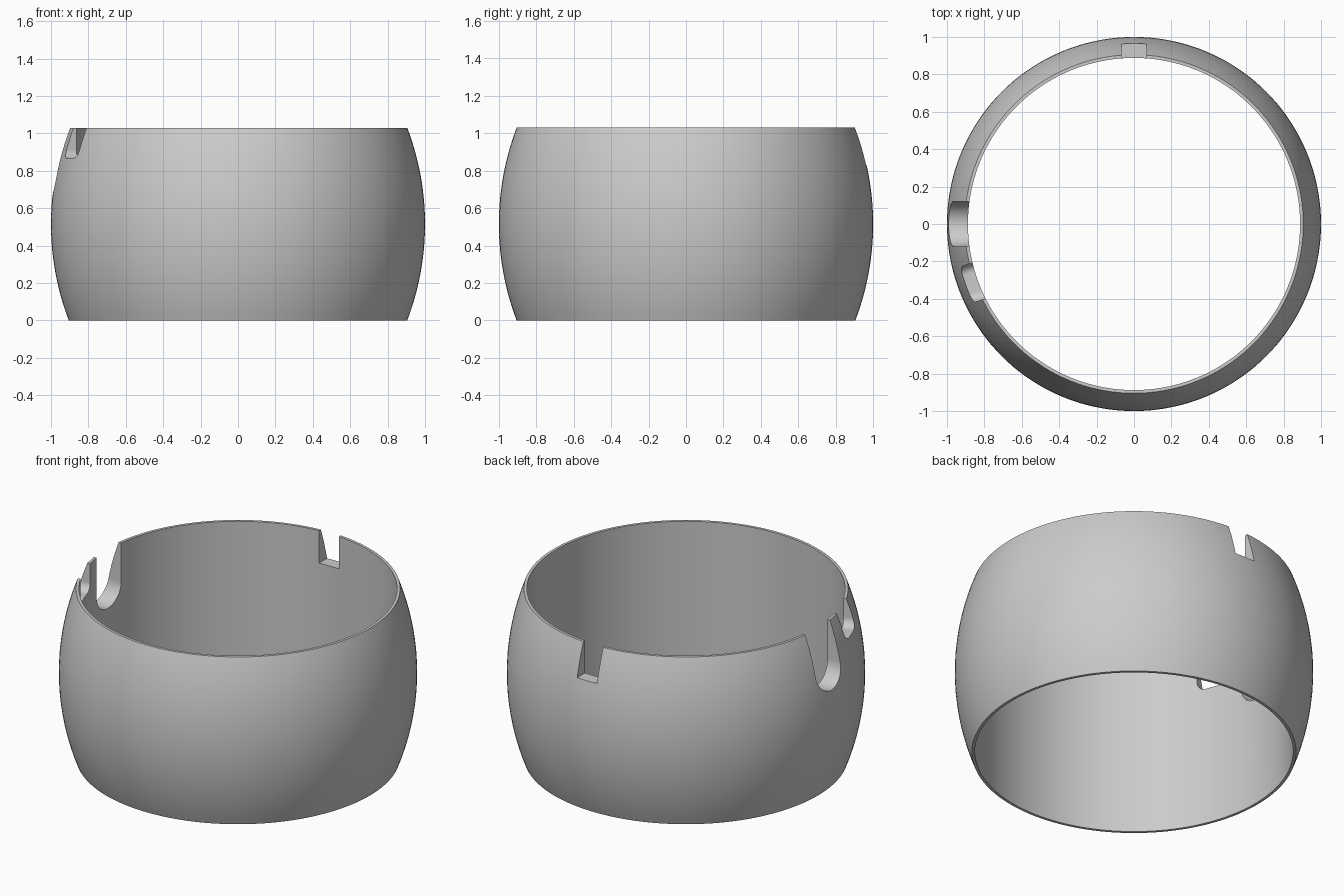
import bpy, bmesh
from math import sin, cos, pi, radians, sqrt
from mathutils import Matrix, Vector

HEIGHT = 1.03
INNER = 0.888
BULGE = 1.443      # radius of the outer wall's vertical arc

cube = bpy.data.objects.get("Cube")
if cube:
    bpy.data.objects.remove(cube, do_unlink=True)

grey = bpy.data.materials.new("plain grey")
grey.use_nodes = True
colour = (0.6, 0.6, 0.6, 1)
grey.diffuse_color = colour
grey.node_tree.nodes["Principled BSDF"].inputs["Base Color"].default_value = colour


def make_object(name, bm):
    bmesh.ops.recalc_face_normals(bm, faces=bm.faces)
    mesh = bpy.data.meshes.new(name)
    bm.to_mesh(mesh)
    bm.free()
    mesh.materials.append(grey)
    obj = bpy.data.objects.new(name, mesh)
    bpy.context.collection.objects.link(obj)
    return obj


def lathe(name, profile, segments):
    """Revolve a closed (radius, height) profile around z."""
    bm = bmesh.new()
    rings = []
    for i in range(segments):
        a = 2 * pi * i / segments
        rings.append([bm.verts.new((r * cos(a), r * sin(a), z)) for r, z in profile])
    for i, ring in enumerate(rings):
        after = rings[(i + 1) % segments]
        for j in range(len(profile)):
            k = (j + 1) % len(profile)
            bm.faces.new((ring[j], after[j], after[k], ring[k]))
    return make_object(name, bm)


def notch_cutter(name, angle, width, floor, radius):
    """Upright slot with rounded lower corners, pointing outward at an angle."""
    half, top = width / 2, HEIGHT + 0.2
    outline = [(half, top), (-half, top)]
    if radius:
        steps = 12
        for side, start in ((-1, pi), (1, 1.5 * pi)):
            for i in range(steps + 1):
                a = start + i * pi / 2 / steps
                point = (side * (half - radius) + radius * cos(a),
                         floor + radius + radius * sin(a))
                if abs(point[0] - outline[-1][0]) + abs(point[1] - outline[-1][1]) > 1e-4:
                    outline.append(point)
    else:
        outline += [(-half, floor), (half, floor)]
    bm = bmesh.new()
    face = bm.faces.new([bm.verts.new((0.7, t, z)) for t, z in outline])
    extruded = bmesh.ops.extrude_face_region(bm, geom=[face])["geom"]
    outer = [v for v in extruded if isinstance(v, bmesh.types.BMVert)]
    bmesh.ops.translate(bm, verts=outer, vec=Vector((0.5, 0, 0)))
    bm.transform(Matrix.Rotation(radians(angle), 4, 'Z'))
    cutter = make_object(name, bm)
    cutter.hide_render = True
    return cutter


# Barrel-shaped ring with a straight bore
rows = 28
profile = []
for i in range(rows + 1):
    z = HEIGHT * i / rows
    profile.append((1 - BULGE + sqrt(BULGE ** 2 - (z - HEIGHT / 2) ** 2), z))
profile += [(INNER, HEIGHT), (INNER, 0)]
ring = lathe("ring_body", profile, 144)

# Square back notch, deep round side notch, shallow rounded notch
cutters = [
    notch_cutter("back_notch_cutter", 90, 0.135, 0.83, 0),
    notch_cutter("round_notch_cutter", 180, 0.24, 0.67, 0.12),
    notch_cutter("shallow_notch_cutter", 200, 0.204, 0.865, 0.05),
]
bpy.ops.object.select_all(action='DESELECT')
bpy.context.view_layer.objects.active = ring
ring.select_set(True)
for cutter in cutters:
    cut = ring.modifiers.new(cutter.name, 'BOOLEAN')
    cut.operation = 'DIFFERENCE'
    cut.solver = 'EXACT'
    cut.object = cutter
    bpy.ops.object.modifier_apply(modifier=cut.name)
    bpy.data.objects.remove(cutter, do_unlink=True)

bpy.ops.object.shade_smooth_by_angle(angle=radians(30))
